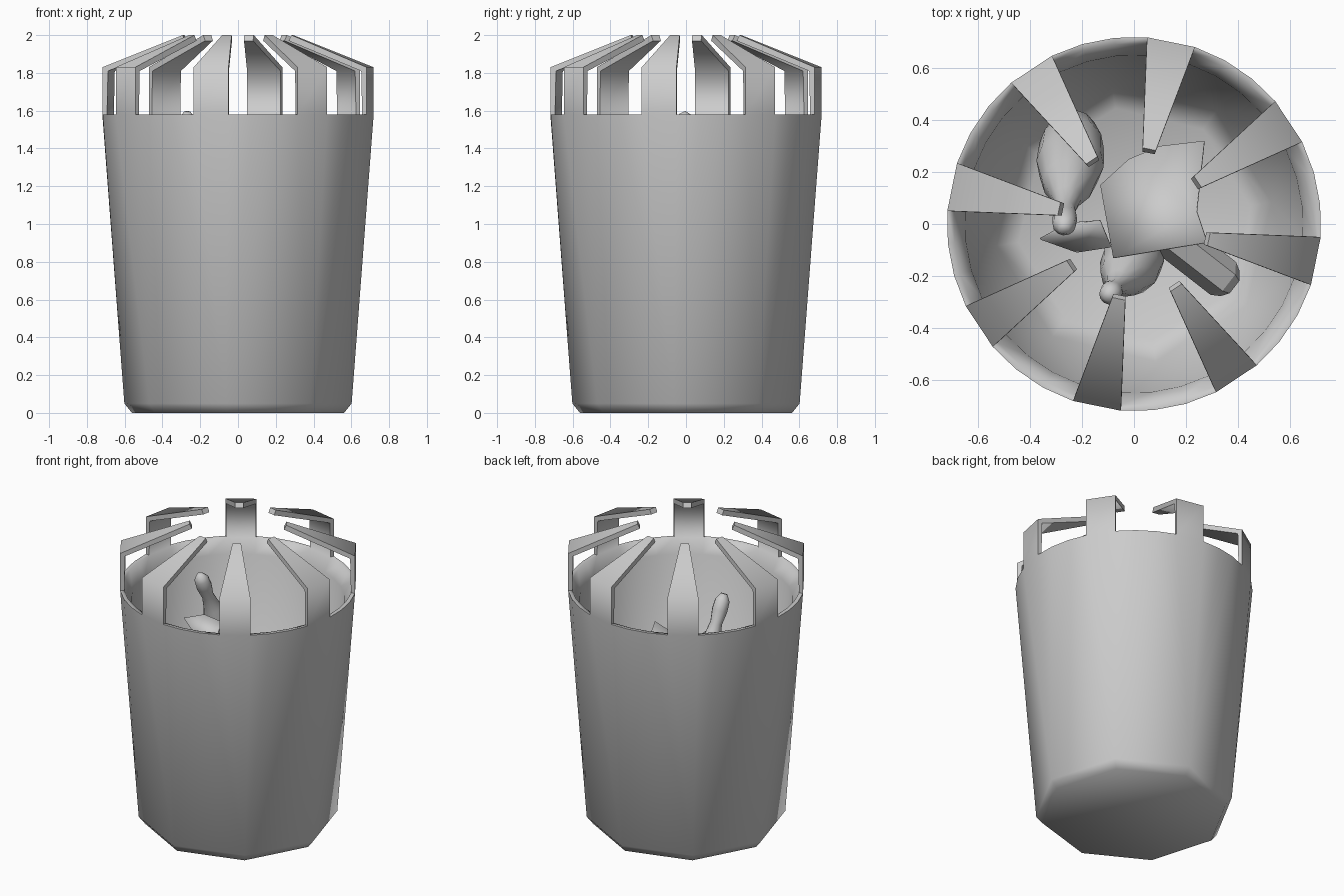
import bpy, bmesh, math
from mathutils import Vector

cube = bpy.data.objects.get("Cube")
if cube:
    bpy.data.objects.remove(cube)

grey = bpy.data.materials.new("plain grey")
grey.use_nodes = True
COLOUR = (0.6, 0.6, 0.6, 1)
grey.diffuse_color = COLOUR
grey.node_tree.nodes["Principled BSDF"].inputs["Base Color"].default_value = COLOUR


def finish(bm, name, angle):
    """Turn a bmesh into a named object, smooth up to the given angle."""
    bmesh.ops.recalc_face_normals(bm, faces=bm.faces)
    mesh = bpy.data.meshes.new(name)
    bm.to_mesh(mesh)
    bm.free()
    obj = bpy.data.objects.new(name, mesh)
    bpy.context.collection.objects.link(obj)
    mesh.materials.append(grey)
    bpy.ops.object.select_all(action='DESELECT')
    obj.select_set(True)
    bpy.context.view_layer.objects.active = obj
    bpy.ops.object.shade_smooth_by_angle(angle=math.radians(angle))
    return obj


def polar(r, deg, z):
    a = math.radians(deg)
    return Vector((r * math.cos(a), r * math.sin(a), z))


def ring(bm, angles, r, z):
    return [bm.verts.new(polar(r, a, z)) for a in angles]


def bridge(bm, a, b):
    n = len(a)
    for i in range(n):
        j = (i + 1) % n
        bm.faces.new((a[i], a[j], b[j], b[i]))


# Rim angles: each eighth holds one prong segment and three gap segments
RIM_ANGLES = [45 * j + a for j in range(8) for a in (26, 41, 51, 61)]


def octagon(start):
    return [start + 45 * j for j in range(8)]


def loft(bm, top, bottom, start):
    """Join the rim to an octagon, fanning each rim edge to its nearest corner."""
    near = [round((a - start) / 45) % 8 for a in RIM_ANGLES]
    for i in range(len(top)):
        n = (i + 1) % len(top)
        corners = [bottom[near[n]]]
        if near[i] != near[n]:
            corners.append(bottom[near[i]])
        bm.faces.new([top[i], top[n]] + corners)


# Bucket: outer wall, chamfered base, inner lip, inner wall and floor
bm = bmesh.new()
RIM = 1.58
OUTER_TURN, INNER_TURN = 39, 9
outer = ring(bm, RIM_ANGLES, 0.72, RIM)
inner = ring(bm, RIM_ANGLES, 0.695, RIM)
lip = ring(bm, RIM_ANGLES, 0.65, 1.49)
outer_low = ring(bm, octagon(OUTER_TURN), 0.605, 0.05)
base = ring(bm, octagon(OUTER_TURN), 0.565, 0)
inner_low = ring(bm, octagon(INNER_TURN), 0.535, 0.1)
floor = ring(bm, octagon(INNER_TURN), 0.45, 0.05)
loft(bm, outer, outer_low, OUTER_TURN)
bridge(bm, inner, lip)
loft(bm, lip, inner_low, INNER_TURN)
bridge(bm, inner_low, floor)
bridge(bm, outer_low, base)
bm.faces.new(base)
bm.faces.new(floor)

# Rim, with a bent tapering prong rising from the first segment of each eighth
for k in range(32):
    n = (k + 1) % 32
    section = [outer[k], outer[n], inner[n], inner[k]]
    if k % 4:
        bm.faces.new(section)
        continue
    mid = RIM_ANGLES[k] + 7.5
    for r_out, z_out, r_in, z_in, half in ((0.72, 1.83, 0.69, 1.81, 7.5),
                                           (0.295, 2.0, 0.28, 1.97, 5)):
        following = [bm.verts.new(polar(r, mid + s * half, z)) for r, z, s in
                     ((r_out, z_out, -1), (r_out, z_out, 1), (r_in, z_in, 1), (r_in, z_in, -1))]
        bridge(bm, section, following)
        section = following
    bm.faces.new(section)
finish(bm, "bucket_with_prongs", 75)


def lathe(name, start, end, profile, sides, angle):
    """Turn a (position, radius) profile around the line from start to end."""
    start, end = Vector(start), Vector(end)
    turn = (end - start).to_track_quat('Z', 'Y')
    bm = bmesh.new()
    rings = []
    for t, r in profile:
        c = start.lerp(end, t)
        rings.append([bm.verts.new(c + turn @ polar(r, 360 * i / sides, 0)) for i in range(sides)])
    for a, b in zip(rings, rings[1:]):
        bridge(bm, a, b)
    bm.faces.new(rings[0])
    bm.faces.new(rings[-1])
    return finish(bm, name, angle)


# Food scraps: two drumsticks and a bar
DRUMSTICK = [(0, 0.02), (0.04, 0.045), (0.1, 0.048), (0.18, 0.037), (0.28, 0.055),
             (0.42, 0.1), (0.6, 0.13), (0.76, 0.125), (0.9, 0.09), (1, 0.03)]
lathe("drumstick_upright", (-0.27, -0.02, 1.59), (-0.23, 0.4, 0.65), DRUMSTICK, 12, 60)
lathe("drumstick_front", (-0.1, -0.28, 1.0), (0.04, -0.08, 0.4),
      [(t, r * 0.9) for t, r in DRUMSTICK], 12, 60)
lathe("bar", (0.1, -0.02, 0.6), (0.37, -0.23, 0.45), [(0, 0.08), (0.9, 0.08), (1, 0.06)], 6, 20)


def sheet(name, points):
    """Thin torn piece of paper."""
    bm = bmesh.new()
    face = bm.faces.new([bm.verts.new(p) for p in points])
    bmesh.ops.triangulate(bm, faces=[face])
    obj = finish(bm, name, 30)
    solid = obj.modifiers.new("thickness", 'SOLIDIFY')
    solid.thickness = 0.008


# Paper scraps
sheet("large_paper", [(-0.08, -0.13, 1.08), (0.28, -0.07, 1.24), (0.24, 0.05, 1.18),
                      (0.27, 0.32, 1.1), (0.1, 0.3, 1.06), (-0.02, 0.25, 1.02), (-0.13, 0.15, 0.99)])
sheet("small_paper", [(-0.36, -0.06, 1.29), (-0.22, -0.11, 1.2), (-0.09, -0.09, 1.27),
                      (-0.13, 0.01, 1.3), (-0.25, 0.0, 1.32)])
